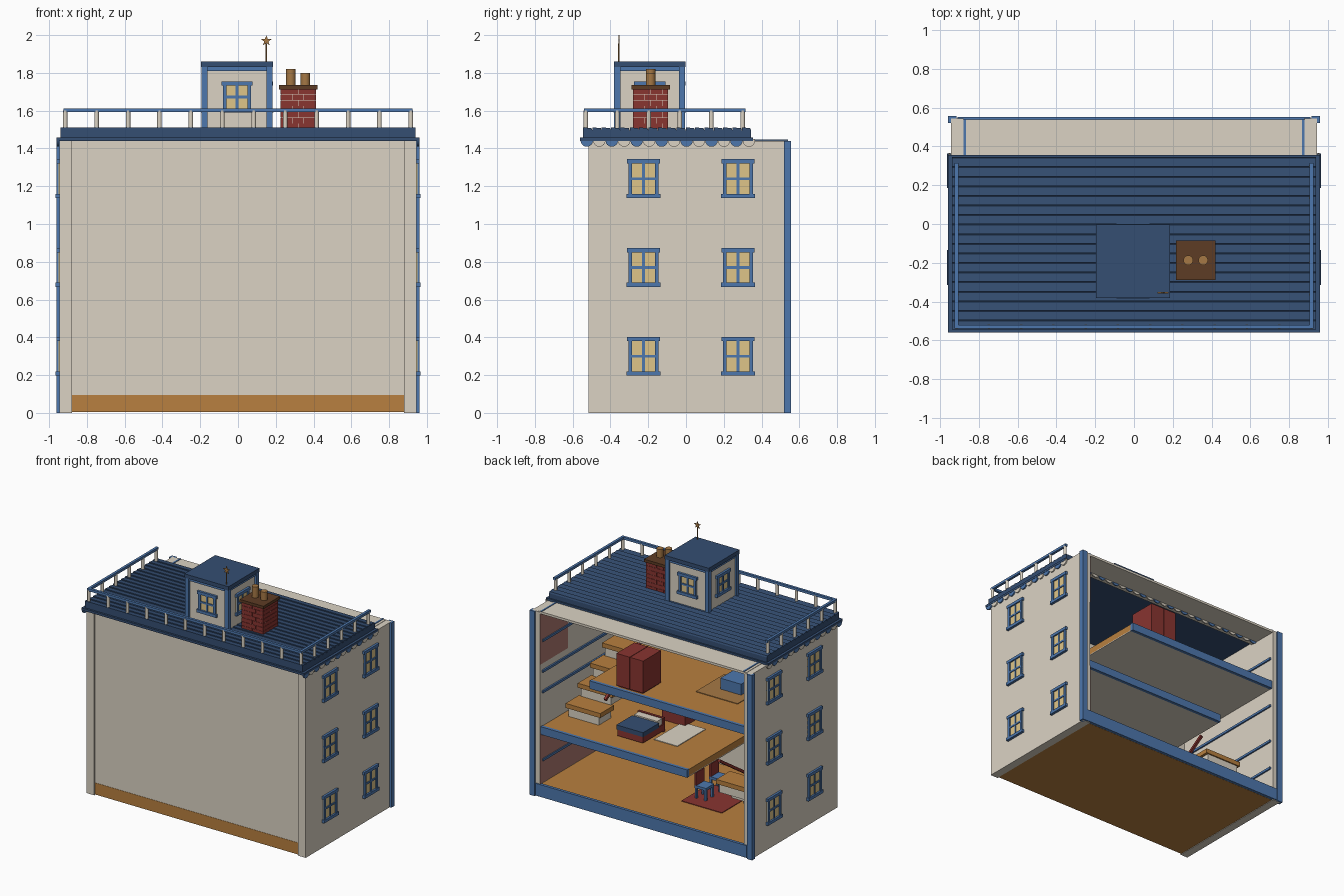
import bpy, bmesh, math
from mathutils import Matrix

cube = bpy.data.objects.get("Cube")
if cube:
    bpy.data.objects.remove(cube, do_unlink=True)


def material(name, *rgb):
    m = bpy.data.materials.new(name)
    m.use_nodes = True
    m.diffuse_color = (*rgb, 1)
    m.node_tree.nodes["Principled BSDF"].inputs["Base Color"].default_value = (*rgb, 1)
    return m


cream = material("cream", .71, .65, .55)
blue = material("trim blue", .075, .185, .42)
navy = material("roof navy", .035, .077, .17)
wood = material("floor wood", .48, .215, .05)
brown = material("dark brown", .11, .045, .018)
brick = material("brick red", .25, .035, .03)
glass = material("window yellow", .74, .56, .25)
rose = material("wallpaper rose", .42, .19, .16)
clay = material("clay pot", .38, .19, .06)


def finish(name, bm, mat, matrix=None):
    if matrix:
        bm.transform(matrix)
    bmesh.ops.recalc_face_normals(bm, faces=bm.faces)
    mesh = bpy.data.meshes.new(name)
    bm.to_mesh(mesh)
    bm.free()
    mesh.materials.append(mat)
    ob = bpy.data.objects.new(name, mesh)
    bpy.context.collection.objects.link(ob)
    return ob


def boxes(name, mat, spans, matrix=None):
    """One object from boxes, each given as x0, x1, y0, y1, z0, z1."""
    bm = bmesh.new()
    for x0, x1, y0, y1, z0, z1 in spans:
        m = Matrix.Translation(((x0 + x1) / 2, (y0 + y1) / 2, (z0 + z1) / 2))
        m = m @ Matrix.Diagonal((x1 - x0, y1 - y0, z1 - z0, 1))
        bmesh.ops.create_cube(bm, size=1, matrix=m)
    return finish(name, bm, mat, matrix)


def rods(name, mat, centres, radius, length, axis="Z", sides=12, cut=None):
    """Cylinders along an axis, optionally cut off above a height."""
    turn = {"X": Matrix.Rotation(math.pi / 2, 4, "Y"),
            "Y": Matrix.Rotation(math.pi / 2, 4, "X"), "Z": Matrix()}[axis]
    bm = bmesh.new()
    for c in centres:
        bmesh.ops.create_cone(bm, cap_ends=True, segments=sides, radius1=radius,
                              radius2=radius, depth=length,
                              matrix=Matrix.Translation(c) @ turn)
    for f in bm.faces:
        f.smooth = len(f.verts) == 4
    if cut:
        bmesh.ops.bisect_plane(bm, geom=bm.verts[:] + bm.edges[:] + bm.faces[:],
                               plane_co=(0, 0, cut), plane_no=(0, 0, 1), clear_outer=True)
    return finish(name, bm, mat)


def both(spans):
    return spans + [(-b, -a, *rest) for a, b, *rest in spans]


def window(name, place, angle, w, h):
    """Yellow panes with a four-part frame, lintel and sill, facing -y before turning."""
    m = Matrix.Translation(place) @ Matrix.Rotation(angle, 4, "Z")
    a, b, t = w / 2, h / 2, .02
    boxes(name + "_panes", glass, [(-a, a, -.006, .002, -b, b)], m)
    frame = both([(a - t, a, -.015, .002, -b, b)])
    frame += [(-.007, .007, -.012, .002, -b, b), (-a, a, -.012, .002, -.007, .007),
              (-a - .008, a + .008, -.017, .002, b - t, b + .003),
              (-a - .01, a + .01, -.02, .002, -b - .003, -b + t)]
    boxes(name + "_frame", blue, frame, m)


# Shell, open at the back
boxes("side_walls", cream, both([(.88, .945, -.515, .545, 0, 1.44)]))
boxes("front_wall", cream, [(-.88, .88, -.505, -.47, .09, 1.44)])
boxes("back_top_panel", cream, [(-.9, .9, .3, .54, 1.425, 1.443)])
boxes("top_panel_edging", blue, both([(.868, .88, .3, .54, 1.44, 1.447)]))
boxes("base", wood, [(-.88, .88, -.507, .53, .004, .095)])
boxes("back_posts", blue, both([(.915, .96, .52, .557, 0, 1.44)]))
boxes("base_trim", blue, [(-.91, .91, .53, .553, .005, .1)])
boxes("wall_runners", blue, both([(.868, .88, -.45, .52, z, z + .018)
                                 for z in (.27, .50, .80, .96, 1.2)]))
boxes("rose_wallpaper", rose, [(.876, .88, -.47, .545, .1, .49),
                               (.876, .88, .2, .545, 1.03, 1.42)])

# Upper floors, each leaving a stairwell at one end
for name, x0, x1, top in (("middle", -.385, .88, .54), ("upper", -.88, .46, 1.01)):
    boxes(name + "_floor", wood, [(x0, x1, -.47, .51, top - .05, top)])
    boxes(name + "_ceiling", cream, [(x0, x1, -.47, .51, top - .057, top - .05)])
    boxes(name + "_floor_trim", blue, [(x0, x1, .51, .535, top - .058, top + .003)])

# Side windows, three storeys of two
for side in (-1, 1):
    for level, z in enumerate((.30, .77, 1.24)):
        for spot, y in (("front", -.225), ("back", .275)):
            window(f"side_window_{spot}_{level}_{side}", (side * .945, y, z),
                   side * math.pi / 2, .16, .2)

# Roof with lapped boards
boxes("roof_slab", navy, [(-.94, .94, -.545, .345, 1.445, 1.495),
                          (-.96, .96, -.56, .355, 1.44, 1.458)])
count, start, width = 18, -.545, .89 / 18
bm = bmesh.new()
for i in range(count):
    y = start + i * width
    profile = [(y, 1.495), (y, 1.512), (y + width * .9, 1.507), (y + width, 1.495)]
    ends = [[bm.verts.new((x, *p)) for p in profile] for x in (-.94, .94)]
    for e in ends:
        bm.faces.new(e)
    for k in range(4):
        n = (k + 1) % 4
        bm.faces.new((ends[0][k], ends[0][n], ends[1][n], ends[1][k]))
finish("roof_boards", bm, navy)

# Scalloped edging in alternate colours
step = .066
for parity, mat in enumerate((blue, cream)):
    ys = [-.525 + step * i for i in range(parity, 14, 2)]
    xs = [-.85 + step * i for i in range(parity, 27, 2)]
    rods(f"side_scallops_{parity}", mat, [(s * .953, y, 1.442) for s in (-1, 1) for y in ys],
         .033, .01, "X", 16, 1.45)
    rods(f"back_scallops_{parity}", mat, [(x, .35, 1.437) for x in xs],
         .033, .008, "Y", 16, 1.442)

# Roof railing on the front and sides
spots = [(-.915 + i * .1664, -.53, 1.55) for i in range(12)]
spots += [(s * .915, -.53 + i * .166, 1.55) for s in (-1, 1) for i in range(1, 6)]
rods("railing_balusters", cream, spots, .012, .1)
boxes("railing_top", blue, both([(.905, .925, -.54, .315, 1.593, 1.612)])
      + [(-.925, .925, -.54, -.52, 1.593, 1.612)])

# Roof cabin
cx, cy, r = -.005, -.192, .172
boxes("cabin_walls", cream, [(cx - r, cx + r, cy - r, cy + r, 1.49, 1.83)])
boxes("cabin_posts", blue, [(cx + i * r - .016, cx + i * r + .016, cy + j * r - .016,
                             cy + j * r + .016, 1.49, 1.83) for i in (-1, 1) for j in (-1, 1)])
boxes("cabin_top_trim", blue, [(cx - r - .008, cx + r + .008, cy - r - .008,
                                cy + r + .008, 1.81, 1.832)])
boxes("cabin_roof", navy, [(cx - .19, cx + .19, cy - .19, cy + .19, 1.83, 1.86)])
for i in range(4):
    a = i * math.pi / 2
    window(f"cabin_window_{i}", (cx + r * math.sin(a), cy - r * math.cos(a), 1.672),
           a, .15, .16)

# Star on a pole
rods("star_pole", clay, [(.15, -.355, 1.905)], .004, .1, sides=8)
bm = bmesh.new()
points = [(.03 if k % 2 == 0 else .012, k * math.pi / 5) for k in range(10)]
face = bm.faces.new([bm.verts.new((q * math.sin(t), 0, q * math.cos(t))) for q, t in points])
out = bmesh.ops.extrude_face_region(bm, geom=[face])
bmesh.ops.translate(bm, vec=(0, .006, 0),
                    verts=[v for v in out["geom"] if isinstance(v, bmesh.types.BMVert)])
finish("star", bm, clay, Matrix.Translation((.15, -.358, 1.97)))

# Chimney of staggered bricks
px, py, half = .319, -.187, .09
boxes("chimney_mortar", cream, [(px - half, px + half, py - half, py + half, 1.49, 1.72)])
courses = []
for row in range(7):
    z = 1.502 + row * .031
    cuts = [-.092, -.032, .03, .092] if row % 2 else [-.092, -.062, 0, .062, .092]
    for a, b in zip(cuts, cuts[1:]):
        courses.append((a + .001, b - .001, -.093, -half, z, z + .029))
for i in range(4):
    boxes(f"chimney_bricks_{i}", brick, courses,
          Matrix.Translation((px, py, 0)) @ Matrix.Rotation(i * math.pi / 2, 4, "Z"))
boxes("chimney_cap", brown, [(px - .102, px + .102, py - .102, py + .102, 1.713, 1.735)])
rods("chimney_pot_tall", clay, [(.28, py, 1.775)], .025, .09, sides=16)
rods("chimney_pot_short", clay, [(.357, py, 1.765)], .025, .07, sides=16)


# Open staircases; direction is the sign of y they climb along
def stairs(name, x0, x1, base, first, direction, steps, rail):
    blocks, treads = [], []
    for i in range(steps):
        y, z = first + direction * i * .15, base + (i + 1) * .1
        blocks.append((x0 + .02, x1 - .02, y - .075, y + .075, z - .1, z - .035))
        treads.append((x0, x1, y - .085, y + .085, z - .035, z))
    boxes(name + "_blocks", cream, blocks)
    boxes(name + "_treads", wood, treads)
    run, climb = .15 * steps, .1 * steps
    place = Matrix.Translation((rail, first + direction * (run - .15) / 2,
                                base + climb / 2 + .15))
    tilt = Matrix.Rotation(direction * math.atan2(climb, run), 4, "X")
    boxes(name + "_handrail", brick, [(-.01, .01, -run / 2, run / 2, -.01, .01)],
          place @ tilt)


stairs("lower_stairs", -.78, -.46, .095, -.1, 1, 3, -.45)
stairs("upper_stairs", .54, .84, .54, .2, -1, 4, .54)

# Furniture
boxes("wardrobe", brick, [(.02, .132, .28, .5, 1.02, 1.27), (.136, .25, .28, .5, 1.02, 1.27),
                          (.03, .24, .29, .49, 1.01, 1.26)])
boxes("bed_frame", brick, [(.12, .34, .1, .36, .55, .6), (.12, .34, .09, .11, .54, .65)])
boxes("bed_cover", navy, [(.115, .345, .17, .365, .6, .635)])
boxes("pillow", cream, [(.13, .33, .11, .17, .6, .645)])
boxes("bedroom_rug", cream, [(-.1, .1, -.1, .25, .54, .545)])
boxes("chest", brick, [(.05, .25, -.2, -.06, .54, .66)])
boxes("dining_rug", brick, [(-.45, -.1, -.15, .2, .095, .1)])
for i, y in enumerate((-.12, .06)):
    x = -.2
    boxes(f"chair_{i}", blue, [(x - .05, x + .05, y - .05, y + .05, .18, .2)]
          + [(x + a - .008, x + a + .008, y + b - .008, y + b + .008, .1, .18)
             for a in (-.04, .04) for b in (-.04, .04)])
    boxes(f"chair_back_{i}", brick, [(x + .035, x + .05, y - .05, y + .05, .2, .3)])
boxes("attic_rug", clay, [(-.62, -.26, -.1, .25, 1.01, 1.015)])
boxes("attic_desk", blue, [(-.56, -.38, -.05, .12, 1.01, 1.1)])
